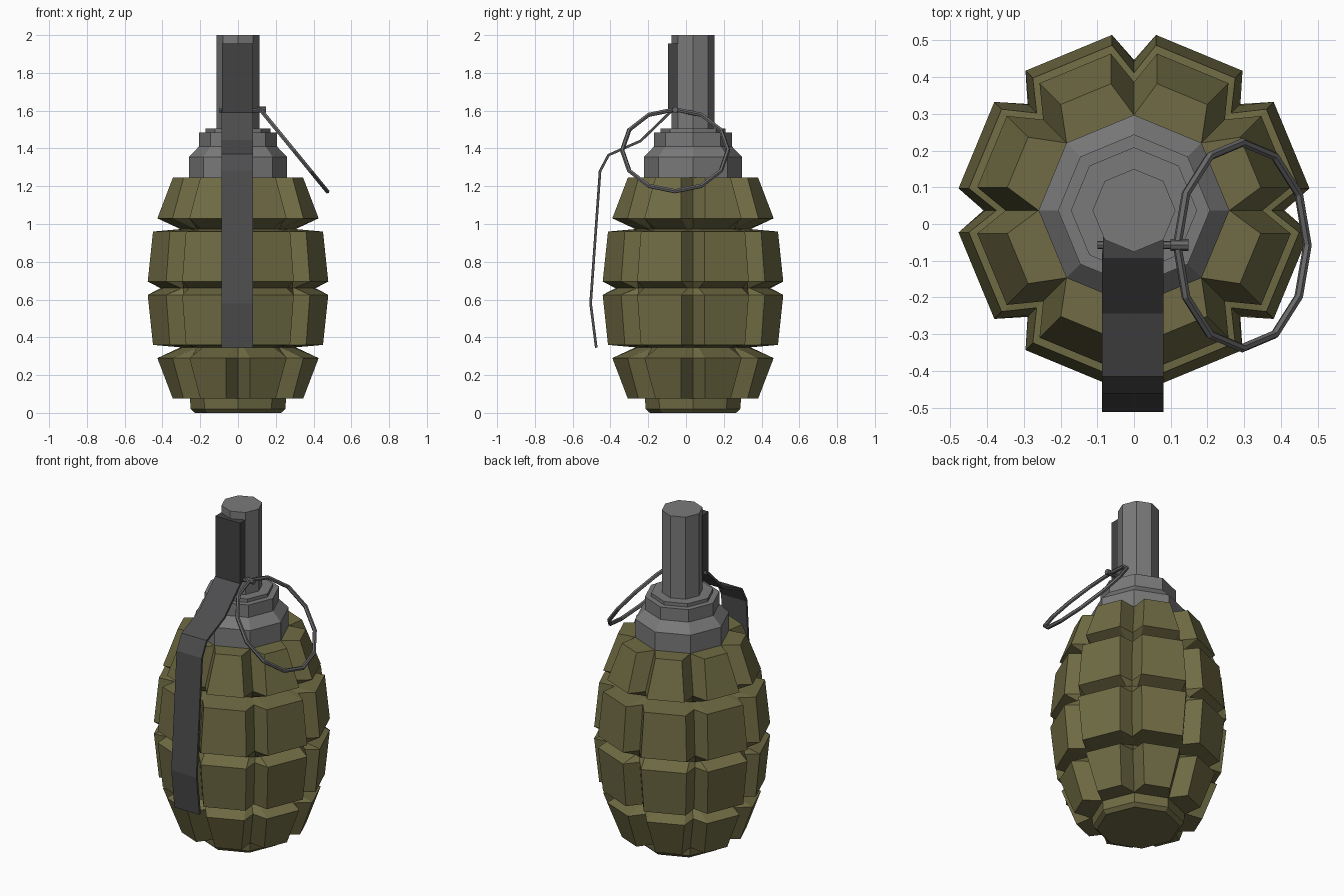
import bpy, bmesh, math
from mathutils import Matrix, Vector

cube = bpy.data.objects.get("Cube")
if cube:
    bpy.data.objects.remove(cube, do_unlink=True)

CY = 0.037      # y of the main axis
MID = 0.66      # height of the middle groove


def material(name, rgb):
    m = bpy.data.materials.new(name)
    m.use_nodes = True
    m.diffuse_color = (*rgb, 1)
    bsdf = m.node_tree.nodes["Principled BSDF"]
    bsdf.inputs["Base Color"].default_value = (*rgb, 1)
    bsdf.inputs["Roughness"].default_value = 0.7
    return m


olive = material("olive_green", (0.16, 0.148, 0.058))
steel = material("steel_grey", (0.195, 0.195, 0.195))
dark = material("dark_grey", (0.075, 0.075, 0.078))
darker = material("charcoal", (0.055, 0.055, 0.055))
wire = material("wire_grey", (0.14, 0.14, 0.14))


def finish(name, bm, mat):
    bmesh.ops.recalc_face_normals(bm, faces=bm.faces)
    mesh = bpy.data.meshes.new(name)
    bm.to_mesh(mesh)
    bm.free()
    mesh.materials.append(mat)
    ob = bpy.data.objects.new(name, mesh)
    bpy.context.collection.objects.link(ob)
    return ob


def loft(name, rings, mat):
    """Skin a stack of equal rings and cap both ends."""
    bm = bmesh.new()
    rows = [[bm.verts.new(p) for p in ring] for ring in rings]
    n = len(rows[0])
    for a, b in zip(rows, rows[1:]):
        for i in range(n):
            j = (i + 1) % n
            bm.faces.new((a[i], a[j], b[j], b[i]))
    bm.faces.new(rows[0][::-1])
    bm.faces.new(rows[-1])
    return finish(name, bm, mat)


def octagon(z, r):
    return [(r * math.cos(k * math.pi / 4), CY + r * math.sin(k * math.pi / 4), z)
            for k in range(8)]


def petal_ring(z, groove, corner, w):
    """Eight lobes: each groove vertex sits between two lobe corners."""
    pts = []
    for k in range(8):
        rot = Matrix.Rotation(k * math.pi / 4, 3, 'Z')
        for p in ((corner, -w, 0), (groove, 0, 0), (corner, w, 0)):
            pts.append(rot @ Vector(p) + Vector((0, CY, z)))
    return pts


def box(name, lo, hi, mat):
    bm = bmesh.new()
    bmesh.ops.create_cube(bm, size=1)
    for v in bm.verts:
        v.co = [(a + b) / 2 + c * (b - a) for a, b, c in zip(lo, hi, v.co)]
    return finish(name, bm, mat)


def rod_x(name, x0, x1, y, z, r, mat):
    bm = bmesh.new()
    bmesh.ops.create_cone(bm, cap_ends=True, segments=8, radius1=r, radius2=r, depth=x1 - x0)
    bm.transform(Matrix.Translation(((x0 + x1) / 2, y, z)) @ Matrix.Rotation(math.pi / 2, 4, 'Y'))
    return finish(name, bm, mat)


# Segmented body: height above the middle, groove radius, corner radius, half width
upper = [(0.035, 0.405, 0.478, 0.06), (0.3, 0.375, 0.45, 0.06),
         (0.313, 0.305, 0.293, 0.03), (0.37, 0.35, 0.427, 0.063),
         (0.585, 0.26, 0.345, 0.063)]
rings = [petal_ring(MID - h, g, c, w) for h, g, c, w in reversed(upper)]
rings.append(petal_ring(MID, 0.41, 0.398, 0.03))
rings += [petal_ring(MID + h, g, c, w) for h, g, c, w in upper]
loft("body", rings, olive)

# Base plug
loft("base", [octagon(0, 0.228), octagon(0.02, 0.25), octagon(0.08, 0.255)], olive)

# Stepped neck and fuse tube
neck = [(1.24, 0.26), (1.355, 0.26), (1.41, 0.207), (1.485, 0.207),
        (1.485, 0.172), (1.505, 0.172)]
loft("neck", [octagon(z, r) for z, r in neck], steel)
loft("fuse_tube", [octagon(1.5, 0.113), octagon(2.0, 0.113)], steel)

# Lever housing against the front of the tube
box("lever_housing", (-0.085, -0.095, 1.59), (0.08, -0.035, 1.955), darker)

# Bent safety lever
path = [(-0.075, 1.6), (-0.24, 1.44), (-0.41, 1.365), (-0.455, 1.28),
        (-0.505, 0.58), (-0.475, 0.345)]
bm = bmesh.new()
pairs = [[bm.verts.new((x, y, z)) for x in (-0.087, 0.08)] for y, z in path]
for a, b in zip(pairs, pairs[1:]):
    bm.faces.new((a[0], a[1], b[1], b[0]))
lever = finish("safety_lever", bm, dark)
solid = lever.modifiers.new("thickness", 'SOLIDIFY')
solid.thickness = 0.014
solid.offset = 0

# Pin with its eye, and the pull ring
rod_x("pin", -0.1, 0.13, -0.057, 1.6, 0.011, wire)
rod_x("pin_eye", 0.1, 0.148, -0.057, 1.605, 0.016, wire)
bpy.ops.mesh.primitive_torus_add(major_segments=12, minor_segments=6,
                                 major_radius=0.28, minor_radius=0.012,
                                 location=(0.295, -0.058, 1.39),
                                 rotation=(0, math.atan2(0.44, 0.36), 0))
ring = bpy.context.object
ring.name = "pull_ring"
ring.data.materials.append(wire)
